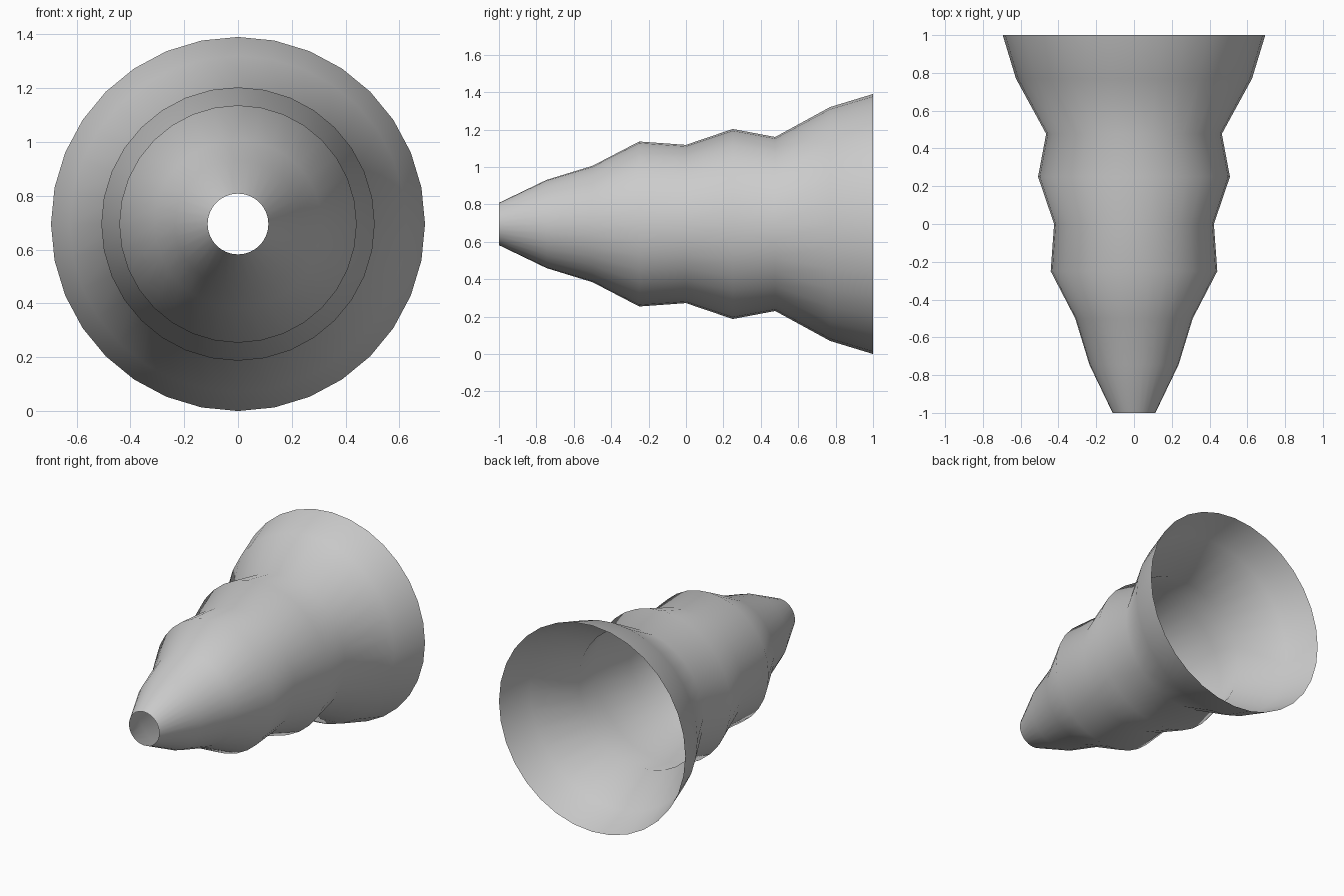
import bpy, bmesh, math

if "Cube" in bpy.data.objects:
    bpy.data.objects.remove(bpy.data.objects["Cube"])

# Profile of the open horn: (y position, radius)
PROFILE = [(-1, 0.113), (-0.745, 0.236), (-0.5, 0.311), (-0.25, 0.441), (0, 0.423),
           (0.25, 0.508), (0.477, 0.465), (0.77, 0.625), (1, 0.695)]
SIDES = 32
AXIS_Z = 0.695

# Rings along y, bridged into an open thin tube
bm = bmesh.new()
rings = []
for y, r in PROFILE:
    angles = [2 * math.pi * i / SIDES for i in range(SIDES)]
    rings.append([bm.verts.new((r * math.cos(a), y, AXIS_Z + r * math.sin(a))) for a in angles])
for a, b in zip(rings, rings[1:]):
    for i in range(SIDES):
        j = (i + 1) % SIDES
        face = bm.faces.new((a[i], b[i], b[j], a[j]))
        face.smooth = True

# Normals point away from the axis
bm.normal_update()
f = next(iter(bm.faces))
c = f.calc_center_median()
if f.normal.x * c.x + f.normal.z * (c.z - AXIS_Z) < 0:
    bmesh.ops.reverse_faces(bm, faces=bm.faces[:])

mesh = bpy.data.meshes.new("wavy_horn")
bm.to_mesh(mesh)
bm.free()
bpy.context.collection.objects.link(bpy.data.objects.new("wavy_horn", mesh))
